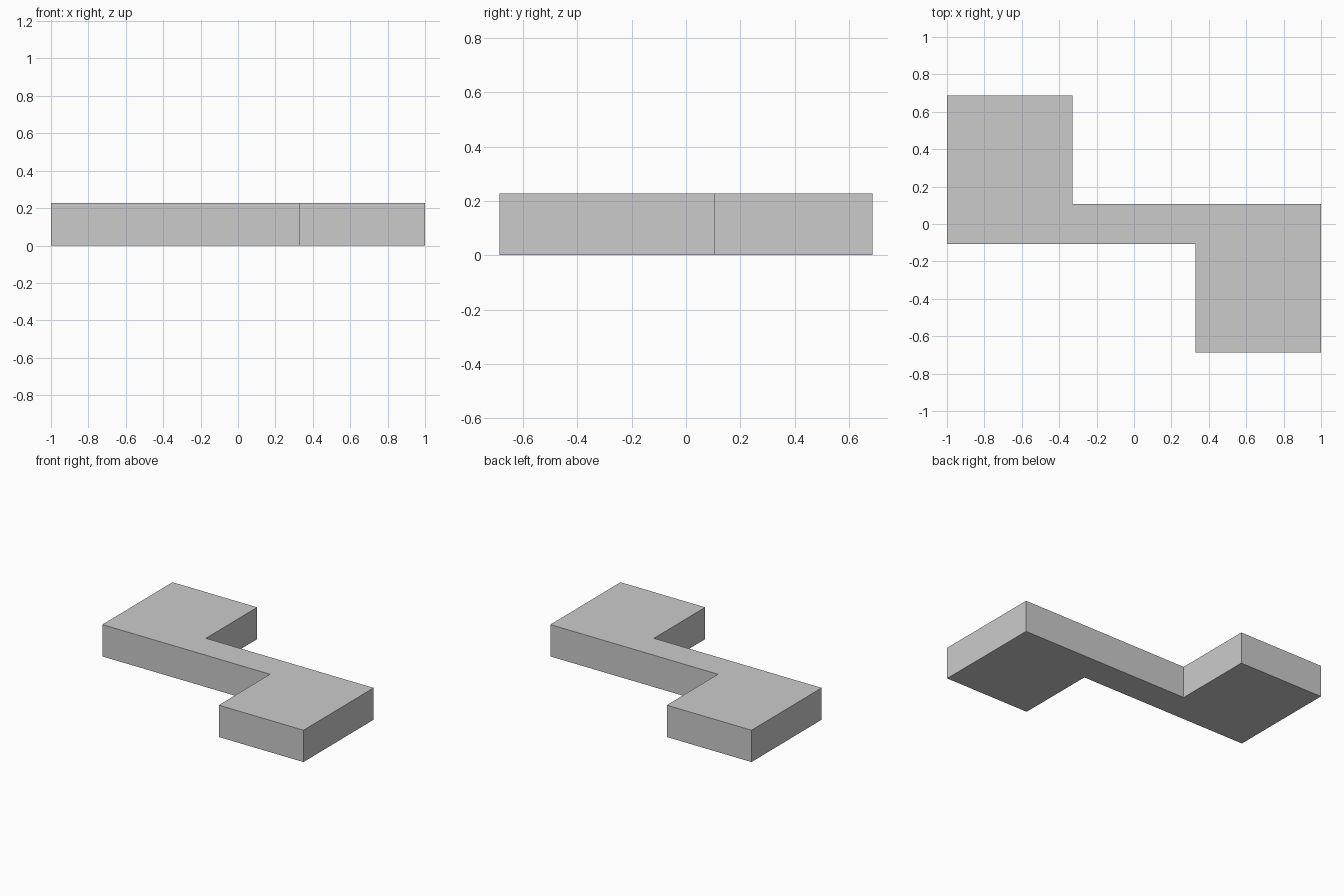
import bpy, bmesh

if "Cube" in bpy.data.objects:
    bpy.data.objects.remove(bpy.data.objects["Cube"])

HEIGHT = 0.228

# Half of the stepped outline; the other half is the same turned 180 degrees
half = [(-1, 0.687), (-1, -0.107), (0.329, -0.107), (0.329, -0.687)]
outline = half + [(-x, -y) for x, y in half]

# Z-shaped slab: one flat profile, extruded upward
bm = bmesh.new()
base = bm.faces.new([bm.verts.new((x, y, 0)) for x, y in outline])
top = bmesh.ops.extrude_face_region(bm, geom=[base], use_keep_orig=True)
bmesh.ops.translate(bm, vec=(0, 0, HEIGHT),
                    verts=[g for g in top["geom"] if isinstance(g, bmesh.types.BMVert)])
bmesh.ops.recalc_face_normals(bm, faces=bm.faces)

mesh = bpy.data.meshes.new("stepped_slab")
bm.to_mesh(mesh)
bm.free()
bpy.context.collection.objects.link(bpy.data.objects.new("stepped_slab", mesh))
